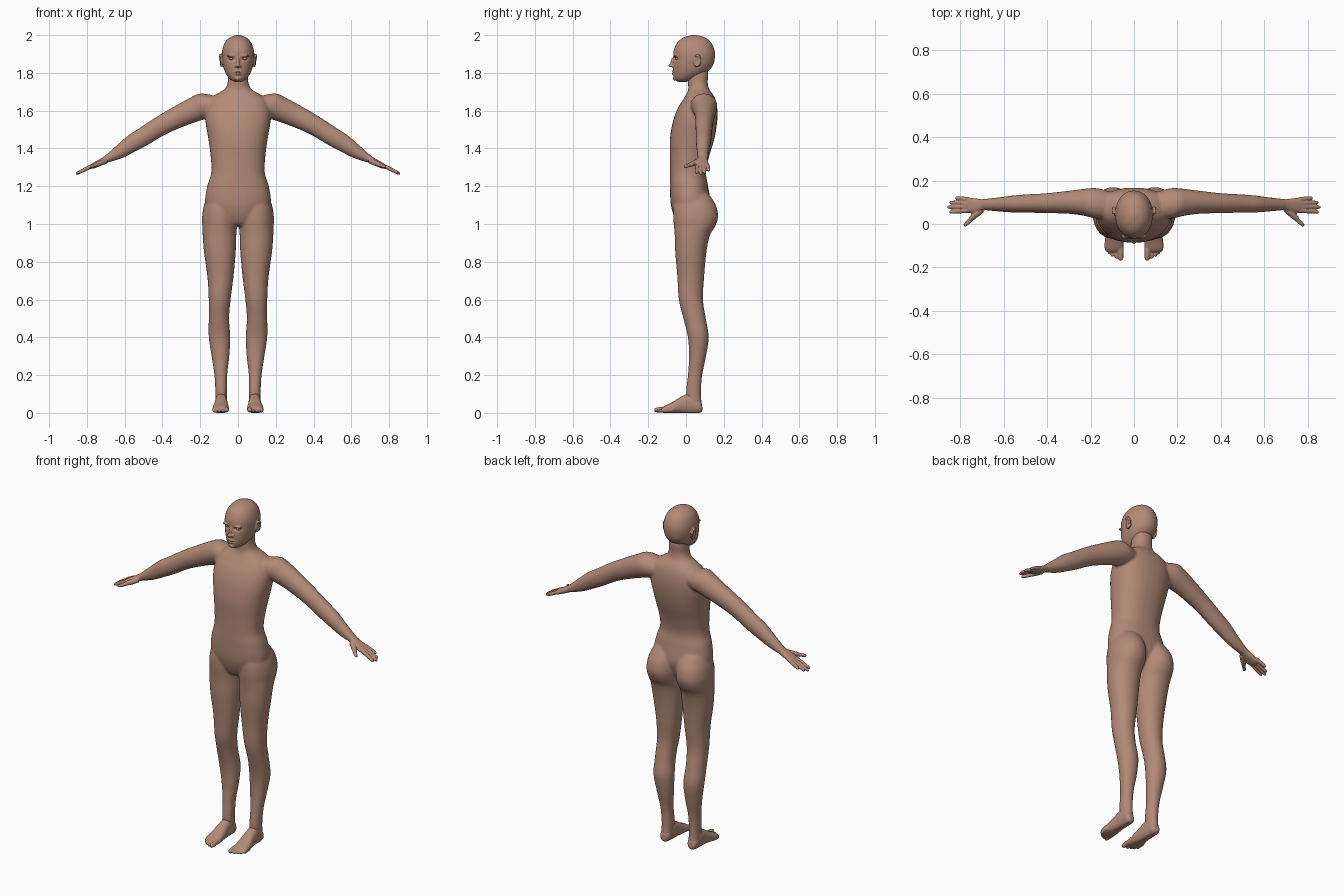
import bpy, bmesh, math
from mathutils import Vector, Matrix

cube = bpy.data.objects.get("Cube")
if cube:
    bpy.data.objects.remove(cube, do_unlink=True)

skin = bpy.data.materials.new("skin")
skin.use_nodes = True
skin.diffuse_color = (.45, .255, .185, 1)
skin.node_tree.nodes["Principled BSDF"].inputs["Base Color"].default_value = skin.diffuse_color


def spline(rows, steps=5):
    """Smooth curve through every row of numbers."""
    out = []
    for i in range(len(rows) - 1):
        p0, p1 = rows[max(i - 1, 0)], rows[i]
        p2, p3 = rows[i + 1], rows[min(i + 2, len(rows) - 1)]
        for k in range(steps):
            t = k / steps
            out.append([b + t * (c - a) / 2 + t * t * (2 * a - 5 * b + 4 * c - d) / 2
                        + t ** 3 * (3 * b - a - 3 * c + d) / 2
                        for a, b, c, d in zip(p0, p1, p2, p3)])
    return out + [list(rows[-1])]


def loft(bm, rows, side=1, power=2, sides=32):
    """Skin rounded sections; each row is x, y, z, half width, half thickness."""
    d = (Vector(rows[-1][:3]) - Vector(rows[0][:3])).normalized()
    if abs(d.z) > .9:
        u, v = Vector((1, 0, 0)), Vector((0, 1, 0))
    else:
        u = d.cross(Vector((0, 0, 1))).normalized()
        v = u.cross(d)
    rings = []
    for x, y, z, a, b in spline(rows):
        ring = []
        for k in range(sides):
            t = math.tau * k / sides
            c, s = math.cos(t), math.sin(t)
            p = (Vector((x, y, z)) + u * a * math.copysign(abs(c) ** (2 / power), c)
                 + v * b * math.copysign(abs(s) ** (2 / power), s))
            ring.append(bm.verts.new((p.x * side, p.y, p.z)))
        rings.append(ring)
    for r, q in zip(rings, rings[1:]):
        for k in range(sides):
            n = (k + 1) % sides
            bm.faces.new((r[k], r[n], q[n], q[k]))
    bm.faces.new(rings[0])
    bm.faces.new(rings[-1])


def column(bm, rows, side=1, power=2):
    """Upright loft; each row is z, x centre, half width, front y, back y."""
    loft(bm, [(x, (f + b) / 2, z, w, (b - f) / 2) for z, x, w, f, b in rows], side, power)


def digit(bm, base, tip, r, side):
    """Finger or toe with a rounded end."""
    a, b = Vector(base), Vector(tip)
    loft(bm, [(*a.lerp(b, t), r * k, r * k) for t, k in
              ((0, 1), (.4, 1), (.6, .95), (.9, .8), (1, .35))], side, sides=12)


def ball(bm, centre, radii):
    m = Matrix.Translation(centre) @ Matrix.Diagonal((*radii, 1))
    bmesh.ops.create_uvsphere(bm, u_segments=20, v_segments=12, radius=1, matrix=m)


def finish(name, bm, voxel=0, smooth=0):
    """Make the object and melt its overlapping pieces into one skin."""
    bmesh.ops.recalc_face_normals(bm, faces=bm.faces)
    mesh = bpy.data.meshes.new(name)
    bm.to_mesh(mesh)
    bm.free()
    ob = bpy.data.objects.new(name, mesh)
    bpy.context.collection.objects.link(ob)
    bpy.context.view_layer.objects.active = ob
    if voxel:
        rm = ob.modifiers.new("melt", "REMESH")
        rm.mode, rm.voxel_size = "VOXEL", voxel
        sm = ob.modifiers.new("soften", "SMOOTH")
        sm.factor, sm.iterations = .5, smooth
        for m in ("melt", "soften"):
            bpy.ops.object.modifier_apply(modifier=m)
    ob.data.materials.clear()
    ob.data.materials.append(skin)
    ob.data.polygons.foreach_set("use_smooth", [True] * len(ob.data.polygons))
    return ob


def dent(ob, centre, radii, push):
    """Press a soft hollow into the surface."""
    for v in ob.data.vertices:
        q = sum(((a - b) / r) ** 2 for a, b, r in zip(v.co, centre, radii))
        if q < 6:
            v.co += Vector(push) * math.exp(-q)


# Torso and neck
body = bmesh.new()
column(body, [
    (.99, 0, .05, -.03, .07), (1.02, 0, .11, -.055, .1), (1.1, 0, .172, -.08, .13),
    (1.2, 0, .163, -.085, .117), (1.27, 0, .142, -.085, .106), (1.35, 0, .144, -.085, .12),
    (1.45, 0, .157, -.085, .15), (1.54, 0, .172, -.07, .165), (1.61, 0, .17, -.045, .166),
    (1.66, 0, .15, -.015, .156), (1.69, 0, .11, .003, .14), (1.715, 0, .07, .012, .122),
    (1.75, 0, .055, .01, .115), (1.79, 0, .053, .01, .118), (1.83, 0, .05, .02, .115)],
    power=2.3)

# Arms and legs
for s in (1, -1):
    loft(body, [
        (.1, .085, 1.63, .06, .055), (.17, .095, 1.628, .07, .07), (.23, .1, 1.606, .062, .066),
        (.3, .1, 1.575, .053, .06), (.4, .096, 1.525, .046, .053), (.5, .094, 1.463, .042, .05),
        (.56, .092, 1.428, .039, .047), (.63, .09, 1.381, .032, .036),
        (.7, .09, 1.341, .025, .019)], s)
    column(body, [
        (1.16, .085, .07, -.04, .12), (1.1, .093, .087, -.065, .158), (1.04, .096, .094, -.068, .17),
        (.99, .097, .092, -.064, .156), (.94, .098, .089, -.06, .127), (.85, .096, .084, -.057, .108),
        (.72, .093, .069, -.046, .096), (.6, .097, .058, -.038, .09), (.5, .101, .054, -.014, .105),
        (.4, .098, .057, .01, .12), (.3, .093, .047, .016, .106), (.2, .091, .034, .01, .086),
        (.11, .089, .031, 0, .08), (.04, .089, .03, .01, .084)], s, 2.1)
finish("body", body, .007, 6)

# Head with brow, nose, lips, chin and ears
head = bmesh.new()
column(head, [
    (2, 0, .012, .03, .055), (1.988, 0, .042, -.012, .1), (1.962, 0, .069, -.045, .132),
    (1.92, 0, .084, -.065, .151), (1.88, 0, .086, -.067, .153), (1.84, 0, .08, -.069, .143),
    (1.81, 0, .071, -.068, .118), (1.785, 0, .058, -.066, .085), (1.765, 0, .041, -.06, .045),
    (1.753, 0, .02, -.045, .01)], power=2.1)
ball(head, (0, -.07, 1.857), (.009, .012, .026))
ball(head, (0, -.08, 1.839), (.011, .013, .01))
ball(head, (0, -.066, 1.806), (.021, .011, .005))
ball(head, (0, -.065, 1.794), (.018, .011, .006))
ball(head, (0, -.056, 1.772), (.02, .014, .013))
for s in (1, -1):
    ball(head, (s * .011, -.071, 1.836), (.008, .01, .007))
    ball(head, (s * .033, -.056, 1.891), (.027, .012, .007))
    ball(head, (s * .088, .055, 1.862), (.008, .017, .026))
    for k in range(12):
        t = -2 + k * .36
        ball(head, (s * (.093 + .004 * math.sin(t)), .058 + .018 * math.cos(t),
                    1.866 + .028 * math.sin(t)), (.006, .006, .007))
head = finish("head", head, .004, 3)
for s in (1, -1):
    dent(head, (s * .034, -.06, 1.875), (.019, .03, .009), (0, .011, 0))
    dent(head, (s * .097, .055, 1.862), (.008, .008, .014), (-s * .006, 0, 0))
dent(head, (0, -.077, 1.8), (.02, .02, .0025), (0, .005, 0))

for s, side in ((1, "left"), (-1, "right")):
    # Eyes
    eye = bmesh.new()
    ball(eye, (s * .034, -.044, 1.875), (.014, .012, .008))
    finish(side + "_eye", eye)

    # Hand: palm, four fingers, thumb
    hand = bmesh.new()
    loft(hand, [(.67, .09, 1.358, .027, .022), (.7, .088, 1.341, .026, .019),
                (.73, .084, 1.325, .034, .017), (.765, .086, 1.308, .035, .014),
                (.785, .086, 1.3, .028, .009)], s, 2.3)
    for base, tip in (((.76, .113), (.822, .12)), ((.77, .096), (.848, .099)),
                      ((.77, .079), (.858, .078)), ((.765, .062), (.85, .055))):
        ends = [(x, y, 1.349 - (x - .69) * .5) for x, y in (base, tip)]
        digit(hand, *ends, .0105, s)
    digit(hand, (.7, .068, 1.334), (.755, .02, 1.312), .015, s)
    digit(hand, (.73, .04, 1.32), (.782, -.009, 1.302), .0105, s)
    finish(side + "_hand", hand, .003, 2)

    # Foot: heel to ball, then five toes, with a flat sole
    foot = bmesh.new()
    loft(foot, [(.089, .086, .03, .016, .018), (.089, .07, .036, .028, .036),
                (.089, .03, .05, .032, .055), (.089, -.02, .042, .035, .045),
                (.091, -.07, .027, .042, .03), (.092, -.11, .018, .044, .02),
                (.092, -.128, .014, .036, .012)], s, 2.2)
    for k, (x, y) in enumerate(((.061, -.168), (.082, -.16), (.099, -.151),
                                (.113, -.14), (.126, -.126))):
        r = .009 if k else .014
        digit(foot, (x, y + .055, r + .006), (x, y, r), r, s)
    for v in foot.verts:
        v.co.z = max(v.co.z, 0)
    finish(side + "_foot", foot, .004, 2)
